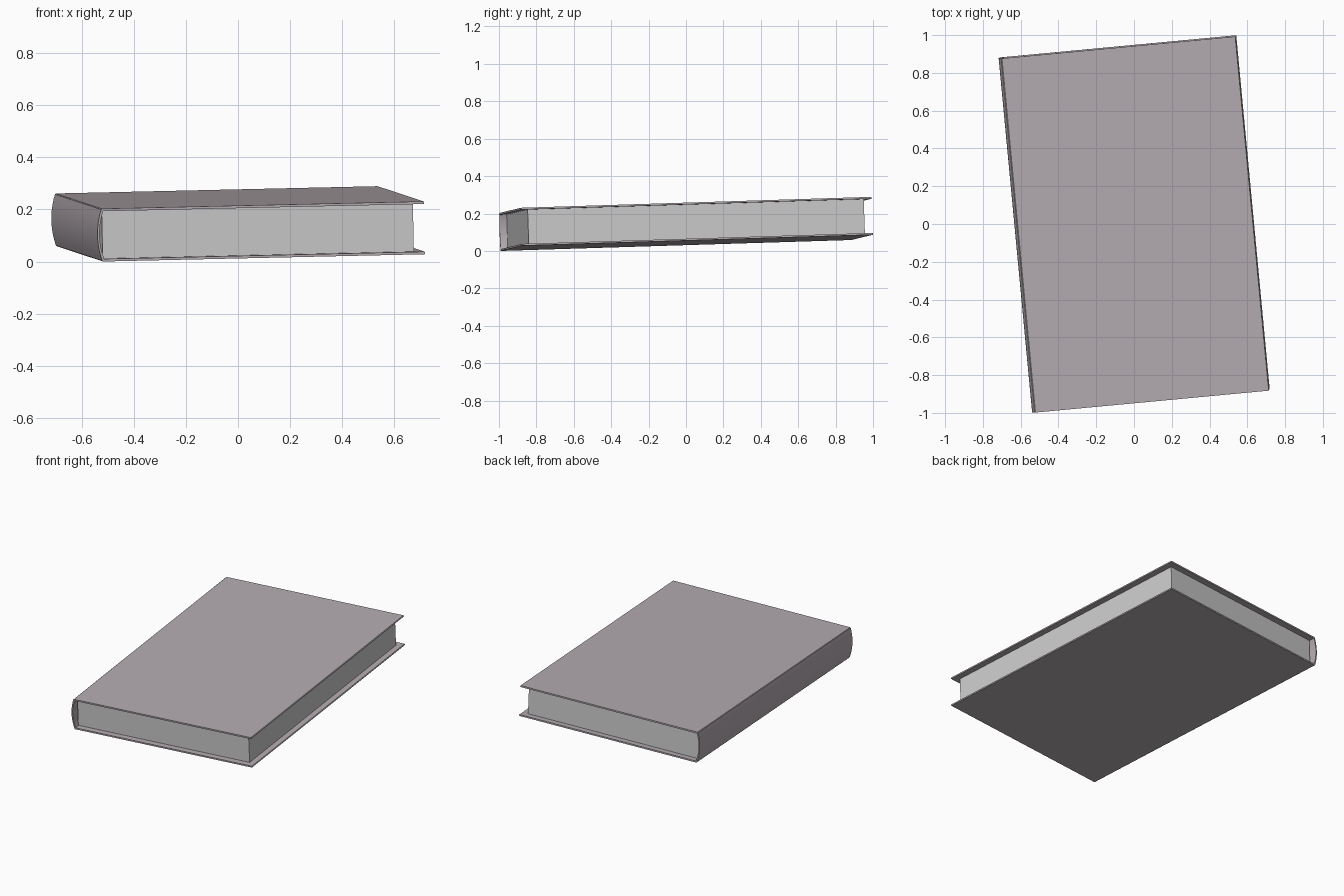
import bpy, bmesh, math
from mathutils import Matrix

if "Cube" in bpy.data.objects:
    bpy.data.objects.remove(bpy.data.objects["Cube"])

W, L, T = 0.63, 0.942, 0.203      # half width, half length, thickness
COVER = 0.01

# pose of the resting book: slight yaw and tilt
POSE = (Matrix.Translation((0.003, 0.003, 0.0))
        @ Matrix.Rotation(math.radians(5.4), 4, 'Z')
        @ Matrix.Rotation(0.031, 4, 'X')
        @ Matrix.Rotation(-0.0225, 4, 'Y'))


def extrude_profile(name, pts, half, color=None):
    """Extrude a closed (x, z) profile along y, centred on y = 0."""
    bm = bmesh.new()
    face = bm.faces.new([bm.verts.new((x, -half, z)) for x, z in pts])
    res = bmesh.ops.extrude_face_region(bm, geom=[face])
    verts = [g for g in res["geom"] if isinstance(g, bmesh.types.BMVert)]
    bmesh.ops.translate(bm, verts=verts, vec=(0, 2 * half, 0))
    bmesh.ops.recalc_face_normals(bm, faces=bm.faces)
    bm.transform(POSE)
    me = bpy.data.meshes.new(name)
    bm.to_mesh(me)
    bm.free()
    ob = bpy.data.objects.new(name, me)
    bpy.context.collection.objects.link(ob)
    if color:
        mat = bpy.data.materials.new(name + "_colour")
        mat.diffuse_color = color
        mat.use_nodes = True
        mat.node_tree.nodes["Principled BSDF"].inputs["Base Color"].default_value = mat.diffuse_color
        me.materials.append(mat)
    bpy.context.view_layer.objects.active = ob
    ob.select_set(True)
    bpy.ops.object.shade_smooth_by_angle(angle=math.radians(30))
    ob.select_set(False)
    return ob


def spine_arc(x_edge, bulge, z0, z1, n=10):
    """Shallow outward curve from z1 down to z0."""
    return [(x_edge - bulge * (1 - (2 * i / n - 1) ** 2), z1 + (z0 - z1) * i / n)
            for i in range(n + 1)]


# hard case: two cover boards joined by a rounded spine
outer = spine_arc(-W + 0.014, 0.016, 0.003, T - 0.003)
inner = spine_arc(-W + 0.022, 0.016, COVER, T - COVER)[::-1]
board_end = [(W - 0.002, 0), (W, 0.003), (W, COVER - 0.003), (W - 0.002, COVER)]
top_end = [(x, T - z) for x, z in board_end][::-1]
case = extrude_profile("cover", outer + [(-W + 0.018, 0)] + board_end + inner
                       + top_end + [(-W + 0.018, T)], L, (0.46, 0.41, 0.44, 1))

# page block
pages = extrude_profile("pages", [(-W + 0.02, COVER), (W - 0.04, COVER),
                                  (W - 0.04, T - COVER), (-W + 0.02, T - COVER)], L - 0.039)

# rest the lowest corner on the ground
low = min(v.co.z for v in case.data.vertices)
for ob in (case, pages):
    ob.data.transform(Matrix.Translation((0, 0, -low)))
